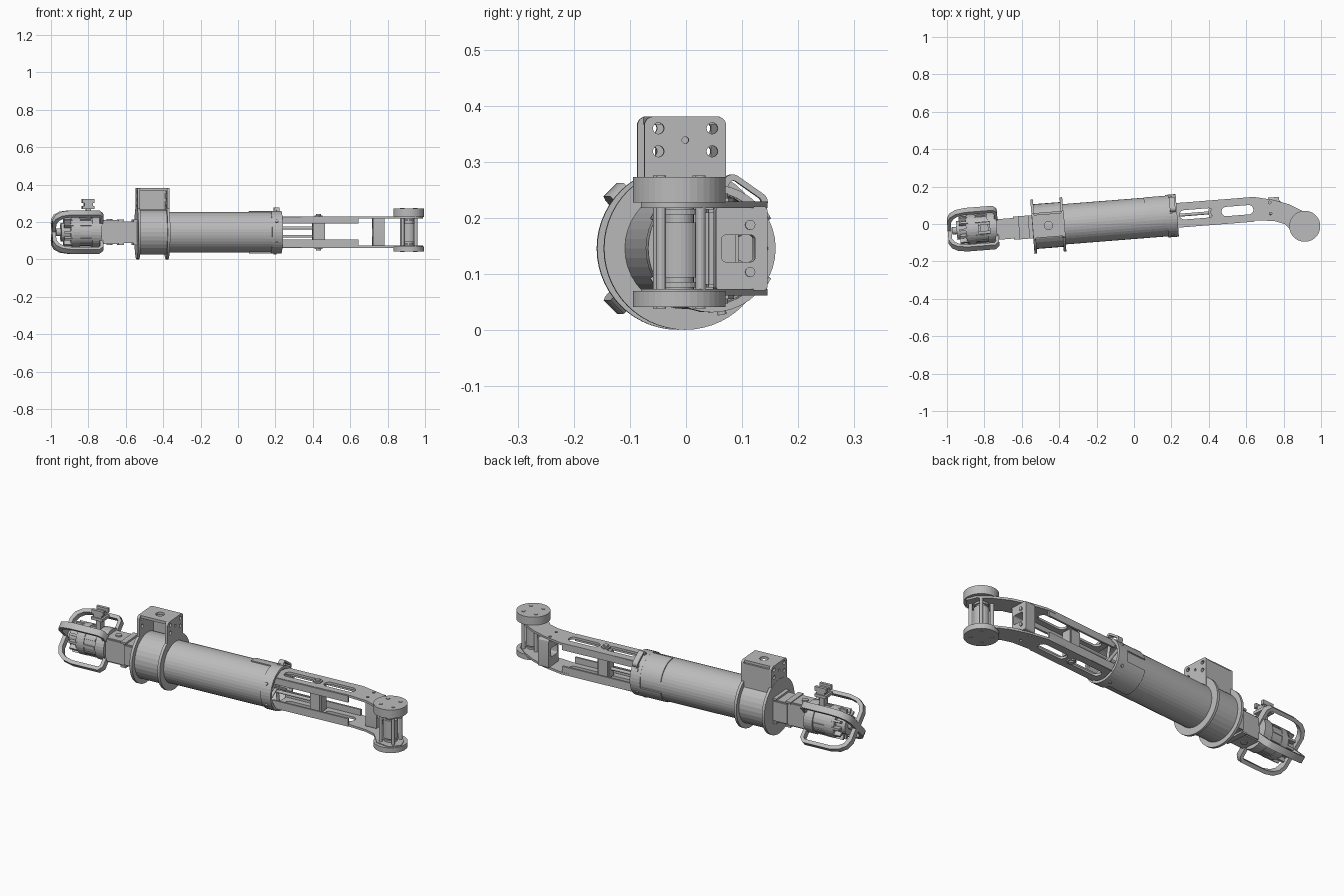
import bpy, bmesh, math
from mathutils import Matrix, Vector

if "Cube" in bpy.data.objects:
    bpy.data.objects.remove(bpy.data.objects["Cube"])

grey = bpy.data.materials.new("machine_grey")
grey.use_nodes = True
grey.diffuse_color = (0.5, 0.5, 0.5, 1)
grey.node_tree.nodes["Principled BSDF"].inputs["Base Color"].default_value = (0.5, 0.5, 0.5, 1)

# The whole assembly lies along a slightly turned axis
TILT = Matrix.Translation((0, 0.028, 0.146)) @ Matrix.Rotation(math.radians(4.5), 4, 'Z')
XZ = Matrix.Rotation(math.pi / 2, 4, 'X')
YZ = Matrix(((0, 0, 1), (1, 0, 0), (0, 1, 0))).to_4x4()
move = Matrix.Translation


def add(name, mesh, matrix):
    ob = bpy.data.objects.new(name, mesh)
    mesh.materials.clear()
    mesh.materials.append(grey)
    bpy.context.scene.collection.objects.link(ob)
    ob.matrix_world = TILT @ matrix
    return ob


def box(name, x, y, z, bevel=0.0):
    """Box from ranges along each axis."""
    bm = bmesh.new()
    bmesh.ops.create_cube(bm, size=1)
    for v in bm.verts:
        v.co = Vector([r[0] + (c + 0.5) * (r[1] - r[0]) for c, r in zip(v.co, (x, y, z))])
    if bevel:
        bmesh.ops.bevel(bm, geom=bm.edges[:], offset=bevel, segments=2, affect='EDGES')
    me = bpy.data.meshes.new(name)
    bm.to_mesh(me)
    bm.free()
    return add(name, me, Matrix())


def lathe(name, profile, matrix=Matrix(), seg=40, start=0, end=360):
    """Closed (x, radius) profile turned about x; angle runs from +y to +z."""
    bm = bmesh.new()
    full = end - start == 360
    rings = []
    for i in range(seg if full else seg + 1):
        a = math.radians(start + (end - start) * i / seg)
        rings.append([bm.verts.new((x, r * math.cos(a), r * math.sin(a))) for x, r in profile])
    n = len(profile)
    for i in range(seg):
        a, b = rings[i], rings[(i + 1) % len(rings)]
        for j in range(n):
            k = (j + 1) % n
            bm.faces.new((a[j], a[k], b[k], b[j]))
    if not full:
        bm.faces.new(rings[0])
        bm.faces.new(rings[-1])
    bmesh.ops.remove_doubles(bm, verts=bm.verts[:], dist=1e-5)
    bmesh.ops.recalc_face_normals(bm, faces=bm.faces[:])
    me = bpy.data.meshes.new(name)
    bm.to_mesh(me)
    bm.free()
    return add(name, me, matrix)


def rod(name, x0, x1, r, matrix=Matrix(), seg=32):
    return lathe(name, [(x0, 0), (x0, r), (x1, r), (x1, 0)], matrix, seg)


def upright(x, y):
    return move((x, y, 0)) @ Matrix.Rotation(-math.pi / 2, 4, 'Y')


def rounded(cx, cy, hx, hy, r, n=6):
    """Rounded rectangle outline; r equal to hx and hy gives a circle."""
    pts = []
    for k, (sx, sy) in enumerate(((1, 1), (-1, 1), (-1, -1), (1, -1))):
        for i in range(n + 1):
            a = math.pi / 2 * (k + i / n)
            pts.append((cx + sx * (hx - r) + r * math.cos(a), cy + sy * (hy - r) + r * math.sin(a)))
    return pts


def plate(name, loops, thick, matrix):
    """Flat plate from an outline followed by hole outlines."""
    cu = bpy.data.curves.new(name, 'CURVE')
    cu.dimensions, cu.fill_mode, cu.extrude = '2D', 'BOTH', thick / 2
    for pts in loops:
        sp = cu.splines.new('POLY')
        sp.points.add(len(pts) - 1)
        for p, q in zip(sp.points, pts):
            p.co = (q[0], q[1], 0, 1)
        sp.use_cyclic_u = True
    tmp = bpy.data.objects.new(name, cu)
    me = bpy.data.meshes.new_from_object(tmp)
    bpy.data.objects.remove(tmp)
    return add(name, me, matrix)


def circle(x, y, r):
    return rounded(x, y, r, r, r, 4)


# Main tube, housing and flanges
lathe("main_tube", [(-0.4, 0.098), (-0.4, 0.108), (0.22, 0.108), (0.22, 0.098)])
rod("tube_bulkhead", 0.1, 0.115, 0.1)
rod("housing", -0.54, -0.375, 0.12)
for i, x in enumerate((-0.545, -0.388)):
    lathe("flange_%d" % i, [(x, 0.05), (x, 0.145), (x + 0.014, 0.145), (x + 0.014, 0.05)], seg=56)

# End collar with its two long saddles and a lifting loop
lathe("end_collar", [(0.175, 0.1), (0.175, 0.114), (0.232, 0.114), (0.232, 0.1)])
for side in (1, -1):
    lathe("collar_saddle", [(0.06, 0.1), (0.06, 0.1135), (0.2, 0.1135), (0.2, 0.1)],
          seg=12, start=min(side * 15, side * 95), end=max(side * 15, side * 95))
    for ang in (30, 80, 150):
        turn = Matrix.Rotation(math.radians(side * ang), 4, 'X')
        rod("collar_screw", 0, 0.12, 0.008, turn @ move((0.2, 0, 0)) @ Matrix.Rotation(math.pi / 2, 4, 'Z'), 12)
loop_turn = Matrix.Rotation(math.radians(-35), 4, 'Z')
plate("collar_loop", [rounded(0, 0, 0.045, 0.018, 0.017), rounded(0, 0, 0.033, 0.008, 0.007)],
      0.03, move((0.21, 0.06, 0.098)) @ YZ @ loop_turn)

# Mounting bracket on top of the housing
holes = [circle(sy * 0.048, z, 0.01) for sy in (1, -1) for z in (0.173, 0.214)] + [circle(0, 0.193, 0.006)]
for x in (-0.537, -0.379):
    plate("bracket_side", [rounded(0, 0.155, 0.073, 0.08, 0.016)] + holes, 0.014, move((x, 0, 0)) @ YZ)
plate("bracket_top", [rounded(-0.458, 0, 0.08, 0.062, 0.005), circle(-0.458, 0, 0.022)],
      0.014, move((0, 0, 0.228)))
box("bracket_back", (-0.535, -0.381), (0.058, 0.072), (0.09, 0.222))

# Gearbox neck between housing and motor
box("neck_wide", (-0.63, -0.54), (-0.062, 0.062), (-0.058, 0.058), 0.006)
box("neck_narrow", (-0.74, -0.62), (-0.055, 0.055), (-0.064, 0.064), 0.006)
for z in (-0.068, 0.058):
    for x in (-0.645, -0.565):
        box("neck_pad", (x, x + 0.03), (-0.062, 0.062), (z, z + 0.01))
for z in (-0.07, 0.064):
    rod("neck_bolt", z, z + 0.007, 0.016, upright(-0.69, 0), 16)

# Motor with ribs and rear cap
CAGE = move((0, 0.012, 0))
lathe("motor", [(-0.9, 0), (-0.9, 0.072), (-0.885, 0.08), (-0.85, 0.08), (-0.85, 0.076),
                (-0.785, 0.076), (-0.785, 0.083), (-0.735, 0.083), (-0.735, 0)], CAGE, 32)
rod("motor_cap", -0.95, -0.9, 0.05, CAGE, 24)
rod("motor_shaft", -0.975, -0.95, 0.02, CAGE, 16)
for i in range(12):
    rib = box("motor_rib", (-0.935, -0.79), (0.055, 0.079), (-0.006, 0.006))
    rib.matrix_world = TILT @ CAGE @ Matrix.Rotation(i * math.pi / 6, 4, 'X')

# Guard cage: two crossed closed bands
outer = [(-0.75, 0.148), (-0.9, 0.148), (-0.95, 0.138), (-0.982, 0.115), (-0.998, 0.08)]
inner = [(-0.755, 0.129), (-0.9, 0.129), (-0.94, 0.12), (-0.965, 0.102), (-0.978, 0.075)]
outer = [(-0.728, 0.125)] + outer
inner = [(-0.746, 0.12)] + inner
for ang in (45, -45):
    plate("guard_band", [p + [(x, -r) for x, r in reversed(p)] for p in (outer, inner)],
          0.034, CAGE @ Matrix.Rotation(math.radians(ang), 4, 'X') @ XZ)

# Cable connector above the motor
box("connector_stem", (-0.815, -0.79), (-0.005, 0.03), (0.07, 0.13))
box("connector_base", (-0.835, -0.77), (-0.02, 0.048), (0.125, 0.14))
box("connector_body", (-0.825, -0.78), (-0.015, 0.043), (0.14, 0.165))
for y in (-0.018, 0.03):
    box("connector_lug", (-0.835, -0.77), (y, y + 0.016), (0.155, 0.178))

# Fork arms: slotted plates curving to the end joint
world_edge = [(0.215, 0.11), (0.64, 0.145), (0.75, 0.128), (0.83, 0.105), (0.91, 0.065), (0.97, 0.02),
              (0.99, -0.03), (0.95, -0.08), (0.87, -0.07), (0.835, -0.03), (0.805, 0.0), (0.75, 0.016),
              (0.64, 0.02), (0.21, -0.02)]
inv = TILT.inverted()
edge = [tuple((inv @ Vector((x, y, 0)))[:2]) for x, y in world_edge]
slots = [rounded(0.335, 0, 0.09, 0.025, 0.024), rounded(0.555, 0, 0.085, 0.025, 0.024)]
slots += [circle(0.73, y, 0.007) for y in (-0.03, 0.03)]
for name, z, lip in (("top", 0.078, 0.035), ("bottom", -0.078, 0.042)):
    plate(name + "_arm_plate", [edge] + slots, 0.012, move((0, 0, z)))
    s = 1 if z > 0 else -1
    for y in (-0.066, 0.056):
        box(name + "_arm_lip", (0.215, 0.64), (y, y + 0.01), sorted((s * 0.082, s * (0.082 - lip))))

# Clamp block, push rods and cross frame between the arms
box("clamp_block", (0.4, 0.465), (-0.03, 0.03), (-0.07, 0.07), 0.006)
rod("clamp_bolt", -0.098, 0.098, 0.013, upright(0.432, 0), 16)
for z in (-0.09, 0.083):
    rod("clamp_washer", z, z + 0.007, 0.024, upright(0.432, 0), 6)
for z in (-0.022, 0.022):
    rod("push_rod", 0.11, 0.42, 0.008, move((0, 0, z)), 12)
plate("cross_frame", [rounded(0, 0, 0.046, 0.075, 0.008), rounded(-0.006, 0, 0.03, 0.024, 0.008)],
      0.06, move((0.752, 0.01, 0)) @ YZ)
for z in (-0.042, 0.042):
    rod("frame_screw", 0.78, 0.788, 0.009, move((0, 0.025, z)), 12)

# End joint: thick discs, roller and hubs
jx, jy, _ = inv @ Vector((0.913, -0.012, 0))
JOINT = upright(jx, jy)
rod("top_disc", 0.082, 0.127, 0.083, JOINT, 40)
rod("bottom_disc", -0.104, -0.076, 0.083, JOINT, 40)
rod("roller", -0.052, 0.046, 0.037, JOINT, 32)
rod("roller_hub", -0.08, 0.08, 0.026, JOINT, 24)
for z in (-0.07, 0.06):
    rod("roller_collar", z, z + 0.01, 0.034, JOINT, 24)
for i in range(4):
    a = math.radians(45 + 90 * i)
    rod("disc_screw", -0.107, 0.13, 0.009, upright(jx + 0.05 * math.cos(a), jy + 0.05 * math.sin(a)), 12)
